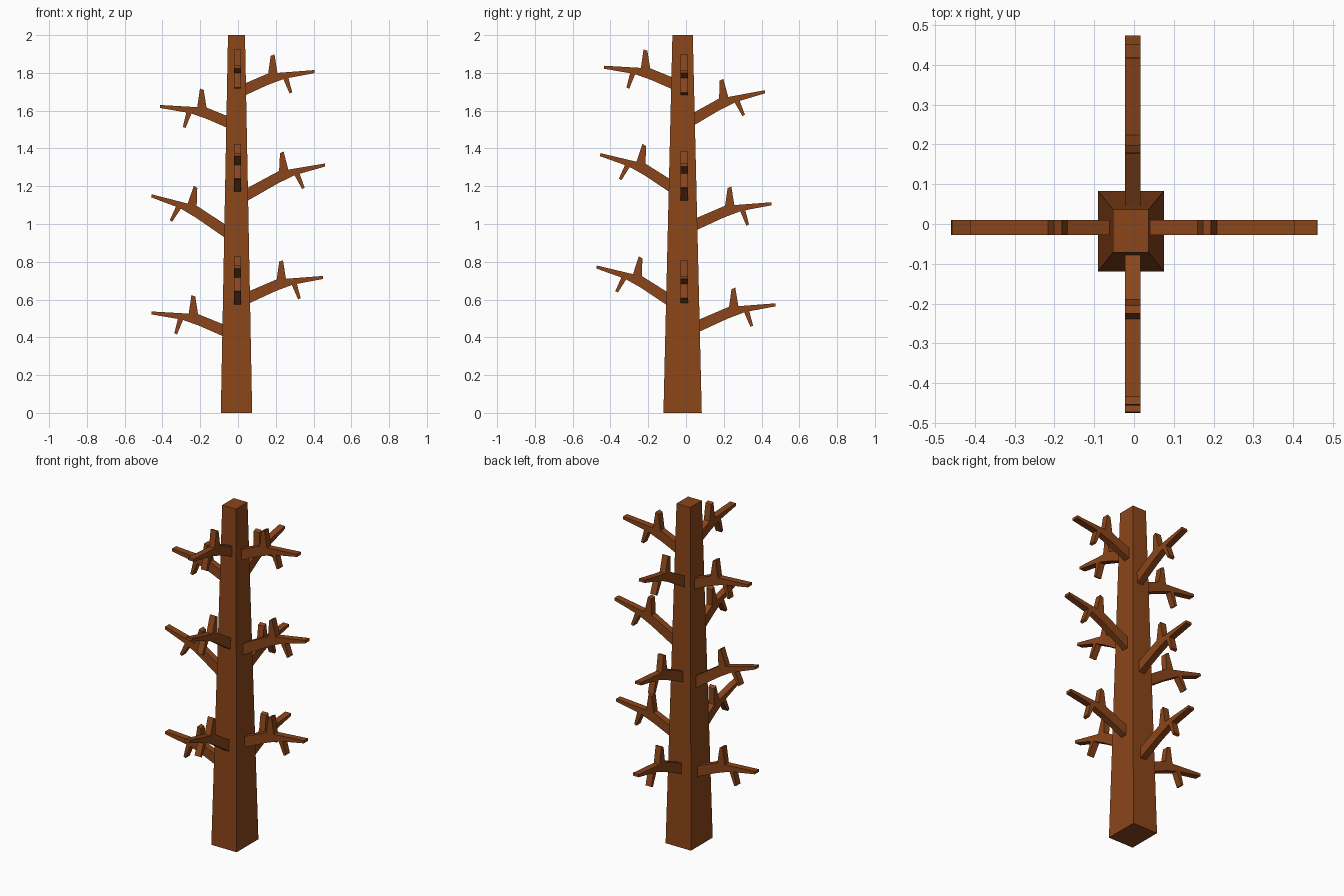
import bpy, bmesh
from math import radians
from mathutils import Matrix, Vector

if "Cube" in bpy.data.objects:
    bpy.data.objects.remove(bpy.data.objects["Cube"])

bark = bpy.data.materials.new("bark_brown")
bark.diffuse_color = (0.258, 0.060, 0.010, 1)
bark.use_nodes = True
bark.node_tree.nodes["Principled BSDF"].inputs["Base Color"].default_value = bark.diffuse_color


def add_object(name, bm):
    bmesh.ops.recalc_face_normals(bm, faces=bm.faces)
    mesh = bpy.data.meshes.new(name)
    bm.to_mesh(mesh)
    bm.free()
    mesh.materials.append(bark)
    obj = bpy.data.objects.new(name, mesh)
    bpy.context.collection.objects.link(obj)
    return obj


# Trunk: tapered square post
def make_trunk():
    bm = bmesh.new()
    bmesh.ops.create_cube(bm, size=1)
    for v in bm.verts:
        sx, sy = (0.09, 0.108) if v.co.z > 0 else (0.166, 0.203)
        cy = -0.018
        v.co = (v.co.x * sx - 0.008, v.co.y * sy + cy, v.co.z * 2 + 1)
    add_object("trunk", bm)


# Branch side profile measured from its tip: one spur up, one twig down
PROFILE = [(0, 0), (0, -.016), (-.138, -.042), (-.118, -.118), (-.132, -.124),
           (-.165, -.048), (-.25, -.08), (-.385, -.142), (-.44, -.167),
           (-.44, -.102), (-.385, -.078), (-.245, -.018), (-.232, .075),
           (-.212, .083), (-.196, -.015)]
THICK = 0.038


def make_branch(name, heading, reach, height, tilt):
    bm = bmesh.new()
    face = bm.faces.new([bm.verts.new((x, -THICK / 2, z)) for x, z in PROFILE])
    out = bmesh.ops.extrude_face_region(bm, geom=[face])
    bmesh.ops.translate(bm, vec=(0, THICK, 0),
                        verts=[g for g in out["geom"] if isinstance(g, bmesh.types.BMVert)])
    # tilt about the tip, push out to reach, then turn round the trunk
    side = Vector((0, -0.009, 0)) if heading in (0, 180) else Vector((-0.003, 0, 0))
    bm.transform(Matrix.Translation(side)
                 @ Matrix.Rotation(radians(heading), 4, 'Z')
                 @ Matrix.Translation((reach, 0, height))
                 @ Matrix.Rotation(radians(-tilt), 4, 'Y'))
    add_object(name, bm)


make_trunk()

# (reach, tip height, extra tilt) for each side, bottom to top
BRANCHES = {
    "right": (0, [(.45, .725, 0), (.46, 1.32, 5), (.405, 1.815, 0)]),
    "left": (180, [(.457, .537, -1), (.457, 1.157, 10), (.412, 1.63, -1)]),
    "back": (90, [(.473, .58, 0), (.452, 1.115, 0), (.417, 1.708, 6)]),
    "front": (270, [(.472, .78, 9), (.453, 1.375, 9), (.435, 1.838, -1)]),
}
for side, (heading, rows) in BRANCHES.items():
    for i, row in enumerate(rows):
        make_branch(f"branch_{side}_{i + 1}", heading, *row)
